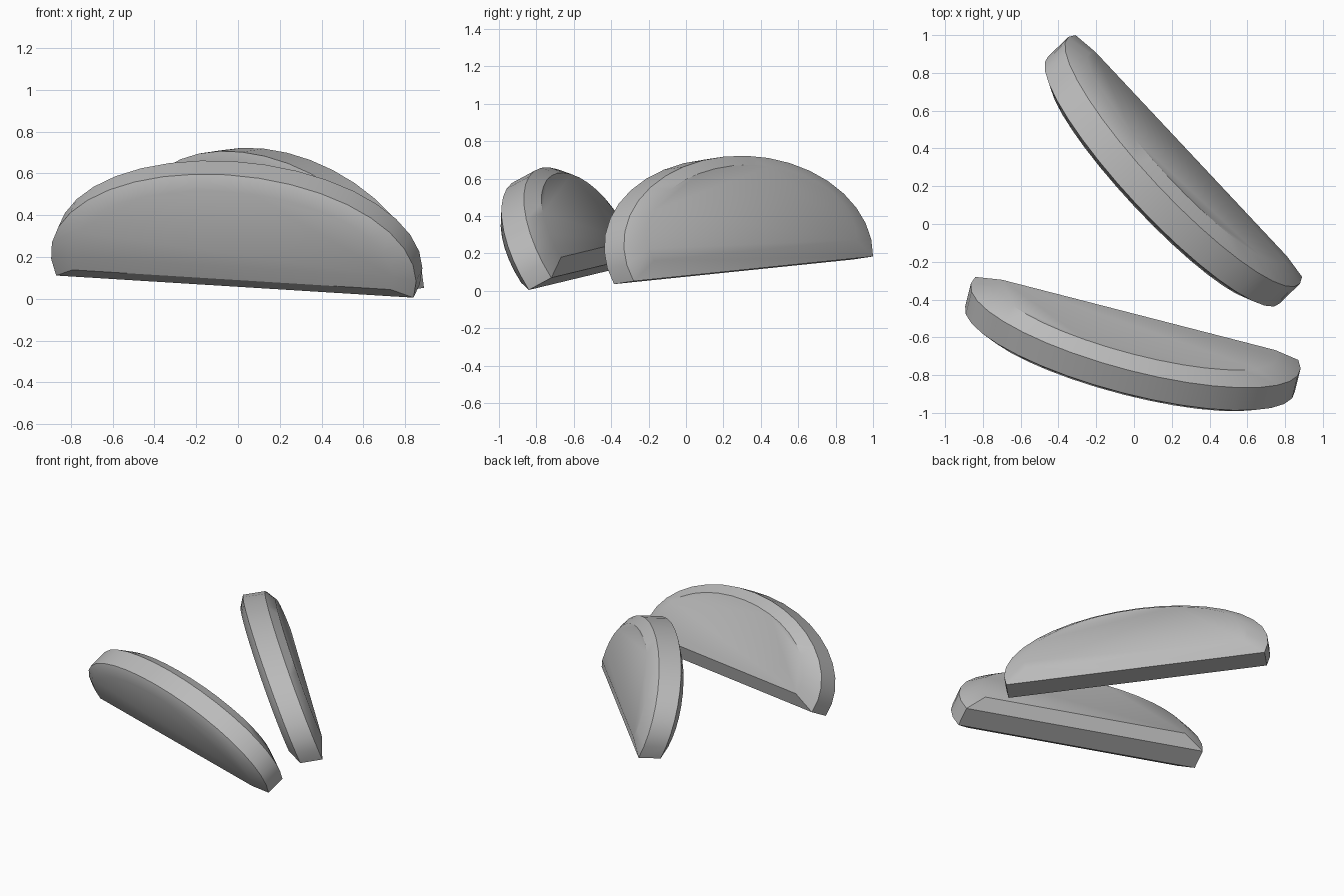
import bpy, bmesh, math
from mathutils import Vector

cube = bpy.data.objects.get("Cube")
if cube:
    bpy.data.objects.remove(cube, do_unlink=True)

grey = bpy.data.materials.new("plain_grey")
grey.use_nodes = True
colour = (0.5, 0.5, 0.5, 1)
grey.diffuse_color = colour
grey.node_tree.nodes["Principled BSDF"].inputs["Base Color"].default_value = colour

STEPS = 20
BULGE = 0.17   # height of the widest point, as a share of the full height


def half_moon(half_width, low, high):
    """Outline of a half-moon: s along its length, t up; flat along the bottom."""
    start = -math.asin(BULGE / (1 - BULGE))
    points = []
    for i in range(STEPS + 1):
        a = start + (math.pi - 2 * start) * i / STEPS
        s = math.cos(a) / math.cos(start) * half_width
        t = BULGE + (1 - BULGE) * math.sin(a)
        points.append((s, low + (high - low) * t))
    return points


def slab(name, centre, along, up, across, back_depth):
    centre, along, up, across = map(Vector, (centre, along, up, across))
    normal = up.cross(along).normalized()
    # front face, front rim, back rim, back face
    layers = [
        (half_moon(0.89, 0.10, 0.885), normal * -0.045),
        (half_moon(1.0, 0, 1), Vector()),
        (half_moon(1.0, 0, 1), across),
        (half_moon(0.845, 0.135, 0.89), across + normal * back_depth),
    ]
    bm = bmesh.new()
    rings = [[bm.verts.new(centre + along * s + up * t + offset) for s, t in outline]
             for outline, offset in layers]
    for lower, upper in zip(rings, rings[1:]):
        for i in range(len(lower)):
            j = (i + 1) % len(lower)
            bm.faces.new((lower[i], lower[j], upper[j], upper[i]))
    bm.faces.new(rings[0])
    bm.faces.new(rings[-1])
    bmesh.ops.recalc_face_normals(bm, faces=bm.faces)
    mesh = bpy.data.meshes.new(name)
    bm.to_mesh(mesh)
    bm.free()
    mesh.materials.append(grey)
    obj = bpy.data.objects.new(name, mesh)
    bpy.context.collection.objects.link(obj)
    bpy.ops.object.select_all(action='DESELECT')
    obj.select_set(True)
    bpy.context.view_layer.objects.active = obj
    bpy.ops.object.shade_smooth_by_angle(angle=math.radians(35))


slab("front_slab", (-0.015, -0.62, 0.058), (0.855, -0.22, -0.053),
     (-0.04, -0.275, 0.535), (0.03, 0.12, 0.065), 0.065)
slab("back_slab", (0.182, 0.255, 0.102), (0.6, -0.64, -0.066),
     (-0.165, -0.155, 0.60), (0.108, 0.105, 0.016), 0.05)
